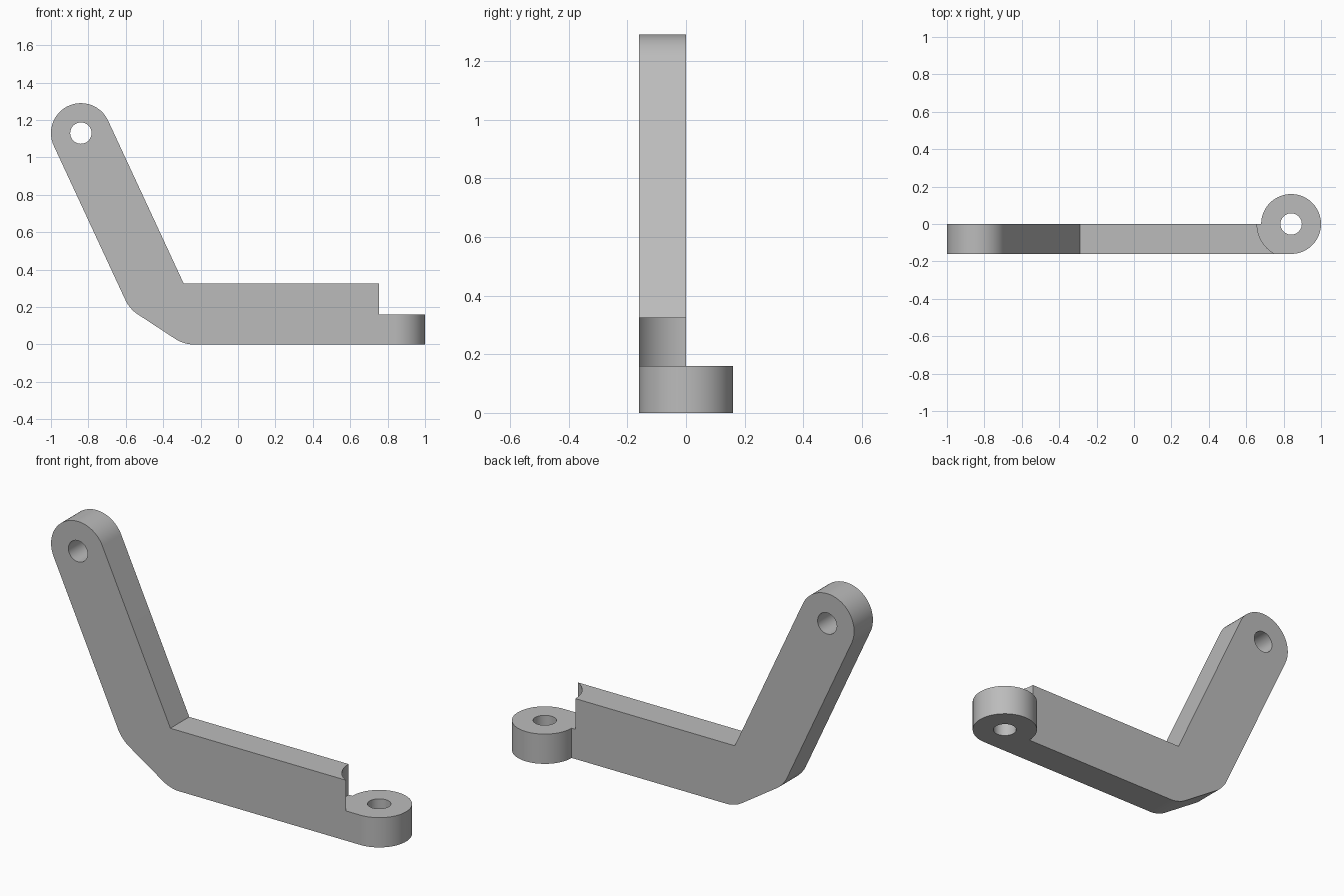
import bpy, bmesh
from math import sin, cos, pi, atan2
from mathutils import Vector, Matrix

cube = bpy.data.objects.get("Cube")
if cube:
    bpy.data.objects.remove(cube, do_unlink=True)

R = 0.16            # rounded end radius, also the plate thickness
HOLE = 0.057        # bolt hole radius
PIVOT = Vector((-0.84, 1.13))
LUG_X = 0.84
TOP = 0.325         # top of the horizontal beam
CLEARANCE = 0.182   # scooped recess around the lug
SEGMENTS = 96

grey = bpy.data.materials.new("plain_grey")
grey.use_nodes = True
colour = (0.5, 0.5, 0.5, 1)
grey.diffuse_color = colour
grey.node_tree.nodes["Principled BSDF"].inputs["Base Color"].default_value = colour


def finish(name, bm):
    bmesh.ops.recalc_face_normals(bm, faces=bm.faces)
    mesh = bpy.data.meshes.new(name)
    bm.to_mesh(mesh)
    bm.free()
    mesh.materials.append(grey)
    obj = bpy.data.objects.new(name, mesh)
    bpy.context.collection.objects.link(obj)
    return obj


def cylinder(name, radius, depth, centre, along_y=False):
    bm = bmesh.new()
    turn = Matrix.Rotation(pi / 2, 4, "X") if along_y else Matrix()
    bmesh.ops.create_cone(bm, cap_ends=True, segments=SEGMENTS, radius1=radius, radius2=radius,
                          depth=depth, matrix=Matrix.Translation(centre) @ turn)
    return finish(name, bm)


def combine(target, tool, operation):
    """Apply a boolean and discard the tool."""
    tool.hide_render = True
    mod = target.modifiers.new(operation, "BOOLEAN")
    mod.operation = operation
    mod.solver = "EXACT"
    mod.object = tool
    bpy.context.view_layer.objects.active = target
    bpy.ops.object.modifier_apply(modifier=mod.name)
    bpy.data.objects.remove(tool, do_unlink=True)


# Bent arm: side profile with a round upper end and a softened elbow
inner_bend = Vector((-0.29, TOP))
edge_point = PIVOT + Vector((0.145, 0.0675))
slope = inner_bend - edge_point
start = atan2(slope.x, -slope.y)
profile = [PIVOT + R * Vector((cos(start + pi * i / 40), sin(start + pi * i / 40)))
           for i in range(41)]
elbow = [Vector((-0.58, 0.19)), Vector((-0.29, 0))]
profile += elbow + [Vector((LUG_X, 0)), Vector((LUG_X, TOP)), inner_bend]

bm = bmesh.new()
face = bm.faces.new([bm.verts.new((p.x, -R, p.y)) for p in profile])
ext = bmesh.ops.extrude_face_region(bm, geom=[face])
bmesh.ops.translate(bm, verts=[v for v in ext["geom"] if isinstance(v, bmesh.types.BMVert)],
                    vec=(0, R, 0))
bmesh.ops.recalc_face_normals(bm, faces=bm.faces)
corners = [e for e in bm.edges
           if abs(e.verts[0].co.y - e.verts[1].co.y) > R / 2
           and any((Vector((e.verts[0].co.x, e.verts[0].co.z)) - c).length < 0.001 for c in elbow)]
bmesh.ops.bevel(bm, geom=corners, offset=0.047, segments=8, profile=0.5, affect="EDGES")
bracket = finish("bent_bracket", bm)

# Scooped recess above the lug, then the lug and both bolt holes
combine(bracket, cylinder("recess_cutter", CLEARANCE, 0.4, (LUG_X, 0, R + 0.2)), "DIFFERENCE")
combine(bracket, cylinder("lug", R, R, (LUG_X, 0, R / 2)), "UNION")
combine(bracket, cylinder("lug_hole", HOLE, 1, (LUG_X, 0, 0)), "DIFFERENCE")
combine(bracket, cylinder("pivot_hole", HOLE, 1, (PIVOT.x, 0, PIVOT.y), True), "DIFFERENCE")

bpy.ops.object.select_all(action="DESELECT")
bracket.select_set(True)
bpy.context.view_layer.objects.active = bracket
bpy.ops.object.shade_smooth_by_angle(angle=pi / 9)
